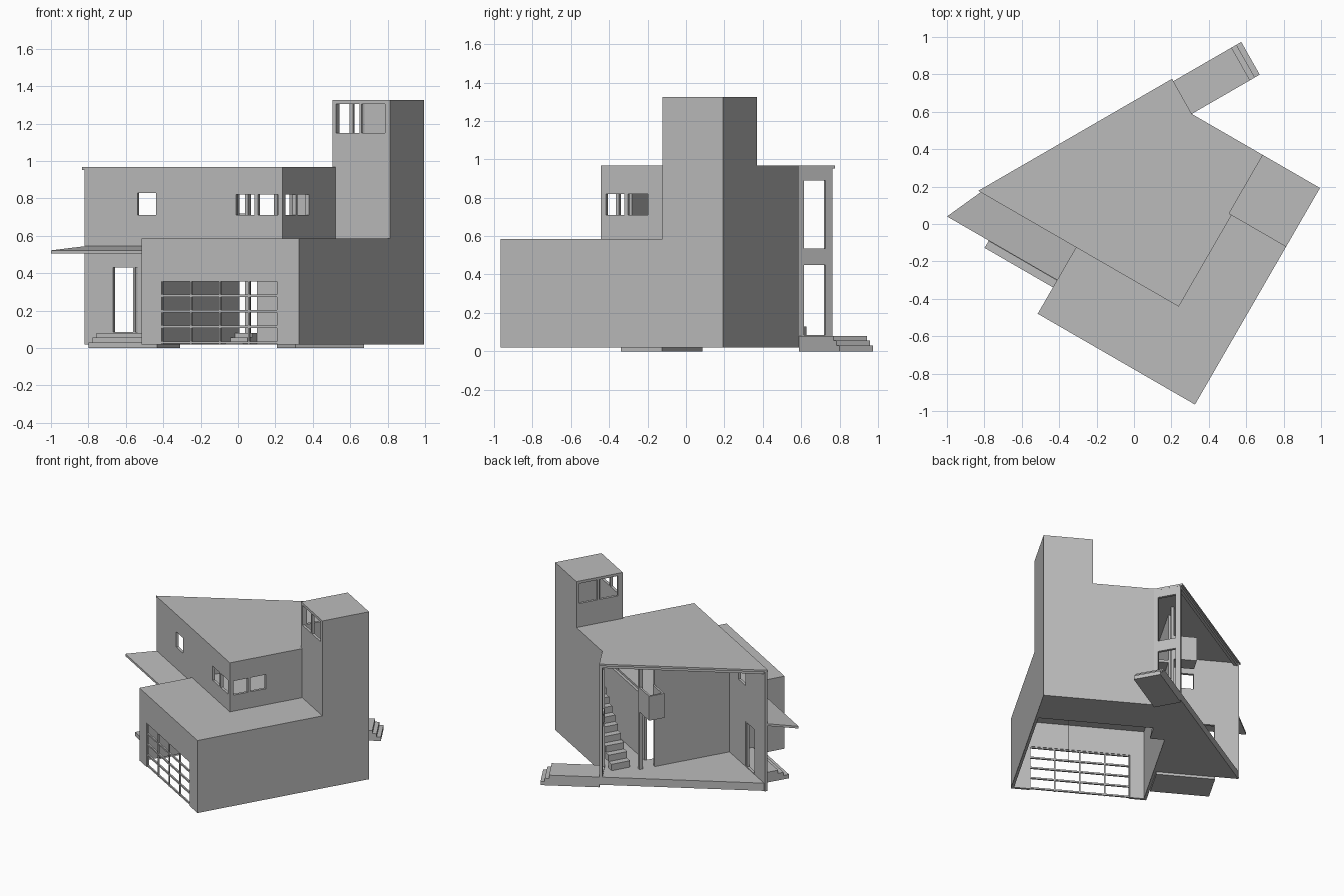
import bpy, bmesh, math
from mathutils import Matrix, Vector

cube = bpy.data.objects.get("Cube")
if cube:
    bpy.data.objects.remove(cube, do_unlink=True)

mat = bpy.data.materials.new("light_gray")
mat.use_nodes = True
GRAY = (0.5, 0.5, 0.5, 1)
mat.diffuse_color = GRAY
mat.node_tree.nodes["Principled BSDF"].inputs["Base Color"].default_value = GRAY

# The whole house is drawn square, then turned on the plot
TURN = Matrix.Rotation(math.radians(-30), 4, 'Z')


def finish(name, bm):
    bmesh.ops.recalc_face_normals(bm, faces=bm.faces[:])
    bm.transform(TURN)
    mesh = bpy.data.meshes.new(name)
    bm.to_mesh(mesh)
    bm.free()
    mesh.materials.append(mat)
    ob = bpy.data.objects.new(name, mesh)
    bpy.context.collection.objects.link(ob)
    return ob


def prism(name, outline, z0, z1, slope=None):
    """Upright slab; slope(y) lifts its points."""
    bm = bmesh.new()
    face = bm.faces.new([bm.verts.new((x, y, z0)) for x, y in outline])
    res = bmesh.ops.extrude_face_region(bm, geom=[face])
    up = [v for v in res["geom"] if isinstance(v, bmesh.types.BMVert)]
    bmesh.ops.translate(bm, verts=up, vec=(0, 0, z1 - z0))
    if slope:
        for v in bm.verts:
            v.co.z += slope(v.co.y)
    return finish(name, bm)


def box(name, x0, x1, y0, y1, z0, z1):
    return prism(name, [(x0, y0), (x1, y0), (x1, y1), (x0, y1)], z0, z1)


def wall(name, p0, p1, z0, z1, holes=(), t=0.02):
    """Wall from p0 to p1, thickened to the left; holes are (u0, u1, z0, z1)."""
    p0, p1 = Vector((*p0, 0)), Vector((*p1, 0))
    run = (p1 - p0).normalized()
    us = sorted({0, (p1 - p0).length, *[u for h in holes for u in h[:2]]})
    zs = sorted({z0, z1, *[z for h in holes for z in h[2:]]})
    bm = bmesh.new()
    grid = [[bm.verts.new(p0 + run * u + Vector((0, 0, z))) for z in zs] for u in us]
    for i in range(len(us) - 1):
        for j in range(len(zs) - 1):
            u, z = (us[i] + us[i + 1]) / 2, (zs[j] + zs[j + 1]) / 2
            if not any(h[0] < u < h[1] and h[2] < z < h[3] for h in holes):
                bm.faces.new((grid[i][j], grid[i + 1][j], grid[i + 1][j + 1], grid[i][j + 1]))
    bmesh.ops.delete(bm, geom=[v for v in bm.verts if not v.link_faces], context='VERTS')
    res = bmesh.ops.extrude_face_region(bm, geom=bm.faces[:])
    moved = [v for v in res["geom"] if isinstance(v, bmesh.types.BMVert)]
    bmesh.ops.translate(bm, verts=moved, vec=Vector((-run.y, run.x, 0)) * t)
    return finish(name, bm)


# Plan lines
LEFT, SIDE, MID, RIGHT = -0.795, -0.206, 0.428, 0.765
FRONT, HALL, INNER, TOWER, BACK = -0.673, -0.263, 0.34, 0.301, 0.664
TL = 0.41
BASE, FLOOR, LOW, EAVE, TOP = 0.02, 0.08, 0.585, 0.952, 1.325
F, G = (-0.027, BACK), (-0.2, 0.766)

# Hall: front wall with door and windows, open below towards the garage
wall("hall_front_wall", (LEFT, HALL), (MID, HALL), BASE, EAVE, [
    (0.175, 0.30, 0.085, 0.43), (0.31, 0.325, 0.085, 0.43),
    (0.325, 0.44, 0.71, 0.83),
    (0.935, 1.05, 0.71, 0.82), (1.07, 1.195, 0.71, 0.82),
    (SIDE - LEFT + 0.02, MID - LEFT, BASE, 0.57)])
wall("hall_right_wall", (MID, HALL), (MID, TOWER), 0.57, EAVE,
     [(0.028, 0.14, 0.71, 0.82), (0.16, 0.28, 0.71, 0.82)])
wall("back_wall", (RIGHT, BACK), F, BASE, EAVE)
wall("back_door_wall", F, G, BASE, EAVE,
     [(0.03, 0.16, 0.085, 0.45), (0.03, 0.16, 0.535, 0.89)])
wall("inner_side_wall", (SIDE, INNER), (SIDE, HALL), BASE, EAVE)
wall("inner_back_wall", (-0.08, INNER), (RIGHT, INNER), BASE, 0.57)

# Floors and roofs
prism("hall_floor", [(LEFT, HALL), (SIDE, HALL), (SIDE, INNER), (RIGHT, INNER),
                     (RIGHT, BACK), F, G], BASE, FLOOR)
prism("hall_roof", [(LEFT - 0.015, HALL), (MID, HALL), (MID, TOWER), (TL, TOWER),
                    (TL, BACK), F, (G[0] - 0.012, G[1] + 0.008)], EAVE, 0.967)
prism("roof_edge_beam", [(LEFT, HALL), (LEFT + 0.025, HALL), (G[0] + 0.02, G[1] - 0.012), G],
      0.93, EAVE)
prism("upper_floor", [(SIDE, FRONT), (RIGHT, FRONT), (RIGHT, TOWER), (TL, TOWER),
                      (TL, INNER), (SIDE, INNER)], 0.565, LOW)
prism("entrance_canopy", [(-0.886, -0.465), (SIDE, -0.465), (SIDE, HALL), (LEFT, HALL)],
      0.505, 0.522, lambda y: 0.11 * (y + 0.465))

# Garage
wall("garage_front_wall", (SIDE, FRONT), (RIGHT, FRONT), BASE, 0.565,
     [(0.121, 0.837, BASE, 0.365)])
wall("garage_right_wall", (RIGHT, FRONT), (RIGHT, BACK), BASE, 0.565)
wall("garage_left_wall", (SIDE, HALL), (SIDE, FRONT), BASE, 0.565)
d0, d1 = SIDE + 0.121, SIDE + 0.837
for i in range(5):
    x = d0 + (d1 - d0) * i / 4
    z = 0.03 + 0.083 * i
    box("garage_door_upright", x - 0.005, x + 0.005, FRONT + 0.005, FRONT + 0.015, BASE, 0.365)
    box("garage_door_rail", d0, d1, FRONT + 0.004, FRONT + 0.016, z - 0.006, z + 0.006)

# Tower
panes = [(0.02, 0.165, 1.15, 1.305), (0.18, 0.325, 1.15, 1.305)]
wall("tower_front_wall", (TL, TOWER), (RIGHT, TOWER), 0.565, 1.31, panes)
wall("tower_left_wall", (TL, BACK), (TL, TOWER), EAVE, 1.31, panes)
wall("tower_right_wall", (RIGHT, TOWER), (RIGHT, BACK), 0.565, 1.31)
wall("tower_back_wall", (RIGHT, BACK), (TL, BACK), EAVE, 1.31)
box("tower_roof", TL, RIGHT, TOWER, BACK, 1.31, TOP)

# Balcony inside the hall
box("balcony_floor", -0.37, SIDE, INNER, 0.46, 0.53, LOW)
box("balcony_left_parapet", -0.37, -0.355, INNER, 0.46, LOW, 0.72)
for y in (INNER, 0.445):
    box("balcony_end_parapet", -0.355, SIDE, y, y + 0.015, LOW, 0.72)
box("balcony_post", SIDE, SIDE + 0.02, 0.43, 0.46, FLOOR, EAVE)

# Indoor stair along the back wall
for i in range(10):
    x, z = -0.14 + 0.05 * i, FLOOR + 0.05 * (i + 1)
    box("stair_tread", x, x + 0.055, 0.5, BACK - 0.02, z - 0.05, z)

# Garage steps, entrance steps and back steps
for i in range(3):
    z = 0.03 + 0.025 * i
    box("garage_step", SIDE + 0.02, -0.08, INNER - 0.15 + 0.05 * i, INNER, BASE, z)
    box("entrance_step", -0.628, SIDE, -0.51 + 0.042 * i, HALL, 0, z)
    reach = 0.42 - 0.03 * i
    out = Vector((0.5, 0.866)) * reach
    prism("back_step", [F, (F[0] + out.x, F[1] + out.y), (G[0] + out.x, G[1] + out.y), G], 0, z)
